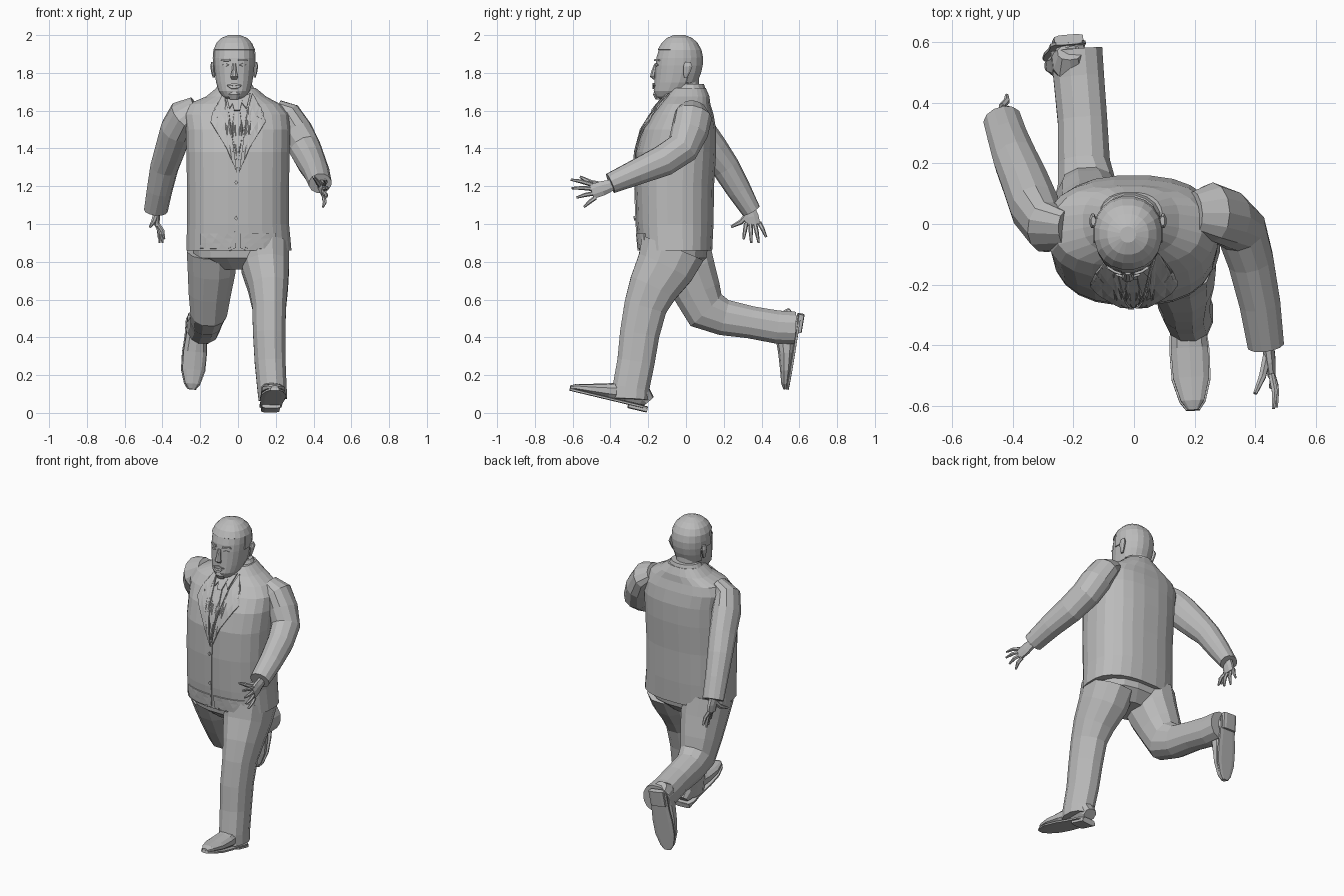
import bpy
import bmesh
from math import cos, sin, pi, copysign
from mathutils import Vector
from mathutils.bvhtree import BVHTree

default_cube = bpy.data.objects.get("Cube")
if default_cube:
    bpy.data.objects.remove(default_cube, do_unlink=True)

# One plain grey for the whole figure
grey = bpy.data.materials.new("plain grey")
grey.use_nodes = True
grey.diffuse_color = (.5, .5, .5, 1)
grey.node_tree.nodes["Principled BSDF"].inputs["Base Color"].default_value = grey.diffuse_color


def finish(name, bm):
    """Turn a bmesh into a named, flat shaded object."""
    bmesh.ops.recalc_face_normals(bm, faces=bm.faces)
    mesh = bpy.data.meshes.new(name)
    bm.to_mesh(mesh)
    bm.free()
    mesh.materials.append(grey)
    obj = bpy.data.objects.new(name, mesh)
    bpy.context.collection.objects.link(obj)
    return obj


def power(value, exponent):
    return copysign(abs(value) ** exponent, value)


def loft(name, rows, sides=12, squareness=2.0, level=False, side=(1, 0, 0)):
    """Skin rings (x, y, z, half width, half depth) along a path."""
    bm = bmesh.new()
    centres = [Vector(row[:3]) for row in rows]
    rings = []
    for i, row in enumerate(rows):
        before, after = centres[max(i - 1, 0)], centres[min(i + 1, len(rows) - 1)]
        along = Vector((0, 0, 1)) if level else (after - before).normalized()
        across = Vector(side)
        across = (across - along * across.dot(along)).normalized()
        deep = along.cross(across)
        ring = []
        for k in range(sides):
            angle = 2 * pi * (k + .5) / sides
            u = power(cos(angle), 2 / squareness) * row[3]
            v = power(sin(angle), 2 / squareness) * row[4]
            ring.append(bm.verts.new(centres[i] + across * u + deep * v))
        rings.append(ring)
    for low, high in zip(rings, rings[1:]):
        for k in range(sides):
            j = (k + 1) % sides
            bm.faces.new((low[k], low[j], high[j], high[k]))
    bm.faces.new(rings[0])
    bm.faces.new(rings[-1])
    return finish(name, bm)


def plate(name, target, outline, lift=.008, cuts=3):
    """Drape a thin panel, given as (x, z) points, over the front of a part."""
    tree = BVHTree.FromPolygons([v.co for v in target.data.vertices],
                                [p.vertices for p in target.data.polygons])
    bm = bmesh.new()
    bm.faces.new([bm.verts.new((x, -1, z)) for x, z in outline])
    bmesh.ops.triangulate(bm, faces=bm.faces)
    bmesh.ops.subdivide_edges(bm, edges=bm.edges, cuts=cuts, use_grid_fill=True)
    for v in bm.verts:
        hit = tree.ray_cast(v.co, Vector((0, 1, 0)))[0]
        v.co.y = (hit.y if hit else -.1) - lift
    obj = finish(name, bm)
    solid = obj.modifiers.new("thickness", "SOLIDIFY")
    solid.thickness = .008
    solid.offset = 0
    return obj


# Jacket body, wrapping up into the collar
jacket = loft("jacket", [
    (.005, -.055, .86, .28, .195), (0, -.058, 1, .272, .205),
    (0, -.06, 1.2, .272, .21), (0, -.052, 1.38, .275, .213),
    (0, -.036, 1.5, .278, .197), (-.01, -.018, 1.58, .28, .165),
    (-.02, -.005, 1.635, .245, .135), (-.01, .01, 1.675, .16, .115),
    (-.01, .015, 1.72, .105, .09)], sides=24, squareness=2.5, level=True)

# Hem flaps, dipping either side of the front opening
for label, s in (("right", -1), ("left", 1)):
    plate(label + "_front_hem", jacket,
          [(s * .01, .875), (s * .07, .845), (s * .2, .85), (s * .2, .95), (s * .01, .95)], .004)

# Shirt, tie and lapels
plate("shirt_front", jacket, [(-.07, 1.69), (0, 1.29), (.06, 1.69)], .002)
plate("tie", jacket, [(-.02, 1.6), (-.035, 1.5), (0, 1.31), (.025, 1.5), (.01, 1.6)], .008)
plate("tie_knot", jacket, [(-.035, 1.66), (-.02, 1.6), (.01, 1.6), (.025, 1.66)], .016, 1)
for label, s in (("right", -1), ("left", 1)):
    plate(label + "_lapel", jacket,
          [(s * .005, 1.27), (s * .06, 1.4), (s * .145, 1.54), (s * .1, 1.57),
           (s * .125, 1.61), (s * .075, 1.69), (s * .05, 1.6)], .009)
    plate(label + "_shirt_collar", jacket,
          [(s * .01 - .005, 1.66), (s * .045, 1.61), (s * .065, 1.69)], .014, 1)
plate("front_edge", jacket, [(-.002, 1.28), (-.02, .9), (-.008, .9), (.006, 1.28)], .002)
for height in (1.22, 1.03):
    plate("button", jacket, [(-.02, height), (-.01, height - .012), (0, height), (-.01, height + .012)], .01, 1)

# Sleeves, from shoulder to cuff
loft("left_sleeve", [
    (.2, .04, 1.61, .05, .07), (.26, .04, 1.575, .075, .1), (.31, .02, 1.49, .085, .1),
    (.355, -.02, 1.4, .085, .09), (.385, -.12, 1.335, .078, .085),
    (.415, -.26, 1.275, .07, .07), (.435, -.4, 1.215, .062, .056)], side=(1, .15, 0))
loft("right_sleeve", [
    (-.22, -.02, 1.62, .05, .07), (-.29, -.01, 1.575, .075, .1), (-.325, .05, 1.5, .085, .1),
    (-.36, .14, 1.39, .08, .088), (-.39, .21, 1.3, .075, .075),
    (-.415, .28, 1.18, .068, .065), (-.435, .345, 1.07, .064, .05)], side=(1, .3, 0))


def hand(label, wrist, palm_end, spread, tips, thumb):
    """Flat palm with four bent fingers and a thumb."""
    wrist, palm_end, spread = Vector(wrist), Vector(palm_end), Vector(spread)
    middle = wrist.lerp(palm_end, .55)
    loft(label + "_palm", [(*wrist, .022, .03), (*middle, .02, .042), (*palm_end, .014, .042)], 8)
    for i, tip in enumerate(tips):
        root = palm_end + spread * (i - 1.5) - (palm_end - wrist) * .1
        tip = Vector(tip)
        knuckle = root.lerp(tip, .5) + Vector((.008, 0, .003))
        loft(label + "_finger", [(*root, .011, .012), (*knuckle, .011, .011), (*tip, .006, .006)], 6)
    thumb = Vector(thumb)
    joint = middle.lerp(thumb, .5)
    loft(label + "_thumb", [(*wrist.lerp(middle, .5), .016, .018), (*joint, .013, .014), (*thumb, .007, .007)], 6)


hand("left", (.44, -.38, 1.21), (.455, -.5, 1.17), (0, .006, -.023),
     [(.46, -.61, 1.235), (.47, -.605, 1.19), (.465, -.58, 1.14), (.45, -.54, 1.09)],
     (.4, -.56, 1.25))
hand("right", (-.432, .335, 1.09), (-.43, .355, .995), (.004, -.023, -.002),
     [(-.42, .425, .93), (-.415, .385, .9), (-.4, .345, .9), (-.39, .305, .92)],
     (-.465, .24, .985))

# Trousers
loft("trouser_seat", [(0, -.05, .76, .11, .1), (0, -.055, .82, .235, .165), (0, -.055, .92, .25, .18)],
     16, 2.4, level=True)
loft("left_trouser_leg", [
    (.14, -.07, .87, .135, .18), (.145, -.11, .77, .13, .16), (.16, -.175, .66, .108, .135),
    (.165, -.215, .56, .092, .117), (.165, -.245, .42, .088, .108),
    (.17, -.265, .27, .084, .102), (.18, -.292, .13, .08, .1), (.185, -.295, .07, .078, .098)], squareness=2.3)
loft("right_trouser_leg", [
    (-.14, -.03, .87, .135, .165), (-.14, .01, .76, .13, .15), (-.15, .06, .64, .115, .13),
    (-.155, .105, .545, .1, .12), (-.165, .2, .505, .088, .098), (-.17, .34, .48, .084, .088),
    (-.182, .48, .455, .086, .09), (-.19, .575, .45, .088, .088)], squareness=2.3)


def shoe(label, heel, toe, up, side):
    """Tapered upper on a flat sole and raised heel block."""
    heel, toe, up = Vector(heel), Vector(toe), Vector(up)
    profile = ((0, .04, .035), (.08, .056, .06), (.3, .056, .056), (.52, .064, .04),
               (.75, .062, .027), (.93, .04, .018), (1, .018, .01))
    upper, sole = [], []
    for t, width, height in profile:
        base = heel.lerp(toe, t)
        upper.append((*(base + up * height), width, height))
        sole.append((*base, width + .005, .008))
    loft(label + "_shoe_upper", upper, 10, 2.5, side=side)
    loft(label + "_shoe_sole", sole, 8, 4, side=side)
    block = [(*(heel.lerp(toe, t) - up * .012), .05, .014) for t in (0, .12, .24)]
    loft(label + "_shoe_heel", block, 8, 4, side=side)


shoe("left", (.17, -.205, .027), (.195, -.615, .125), (0, .2, .98), (1, 0, 0))
shoe("right", (-.215, .6, .525), (-.245, .535, .125), (.05, -.98, .15), (1, .1, 0))
# Ankle inside the raised cuff
loft("right_ankle", [(-.19, .5, .46, .06, .06), (-.215, .585, .46, .05, .06)], 8)

# Neck and turned collar
loft("neck", [(-.015, .005, 1.62, .085, .085), (-.02, -.005, 1.7, .078, .08), (-.02, -.005, 1.78, .075, .075)],
     level=True)
loft("jacket_collar", [(-.01, .01, 1.66, .15, .115), (-.015, .02, 1.7, .115, .09), (-.015, .027, 1.74, .09, .07)],
     16, level=True)

# Head, given as (height, front, back, half width)
skull = ((1.655, -.13, -.04, .04), (1.675, -.163, -.01, .062), (1.705, -.172, .02, .084),
         (1.75, -.168, .055, .097), (1.8, -.165, .075, .104), (1.84, -.163, .084, .108),
         (1.88, -.158, .086, .109), (1.92, -.146, .078, .106), (1.955, -.125, .058, .09),
         (1.98, -.098, .03, .065), (1.996, -.06, -.01, .025))
head = loft("head", [(-.02, (f + b) / 2, z, w, (b - f) / 2) for z, f, b, w in skull],
            20, 2.2, level=True)

# Hair, a raised layer over the crown and back of the head
bm = bmesh.new()
bm.from_mesh(head.data)
bare = []
for face in bm.faces:
    c = face.calc_center_median()
    crown = c.z > 1.925
    back = c.z > 1.74 and c.y > .0
    temple = c.z > 1.85 and c.y > -.07
    if not (crown or back or temple):
        bare.append(face)
bmesh.ops.delete(bm, geom=bare, context="FACES")
hair = finish("hair", bm)
layer = hair.modifiers.new("thickness", "SOLIDIFY")
layer.thickness = .006
layer.offset = 1

# Facial features
loft("nose", [(-.02, -.16, 1.85, .01, .008), (-.02, -.17, 1.81, .014, .014),
              (-.02, -.176, 1.78, .022, .016), (-.02, -.165, 1.765, .015, .008)], 8, level=True)
plate("upper_lip", head, [(-.06, 1.735), (-.02, 1.747), (.02, 1.735), (-.02, 1.731)], .005, 1)
plate("lower_lip", head, [(-.055, 1.729), (.015, 1.729), (-.005, 1.716), (-.035, 1.716)], .005, 1)
loft("chin", [(-.02, -.145, 1.66, .025, .018), (-.02, -.152, 1.685, .034, .024),
              (-.02, -.152, 1.71, .02, .016)], 8, level=True)
for label, s in (("right", -1), ("left", 1)):
    x = -.02 + s * .045
    plate(label + "_brow", head, [(x - .026, 1.862), (x + .026, 1.862), (x + .022, 1.872), (x - .022, 1.872)], .007, 1)
    plate(label + "_eye", head, [(x - .018, 1.842), (x, 1.834), (x + .018, 1.842), (x, 1.851)], .003, 1)
    ear = -.02 + s * .108
    loft(label + "_ear", [(ear, -.002, 1.775, .006, .01), (ear + s * .004, .004, 1.8, .01, .018),
                          (ear + s * .008, .01, 1.835, .012, .026), (ear + s * .006, .01, 1.858, .008, .016)],
         8, level=True)
